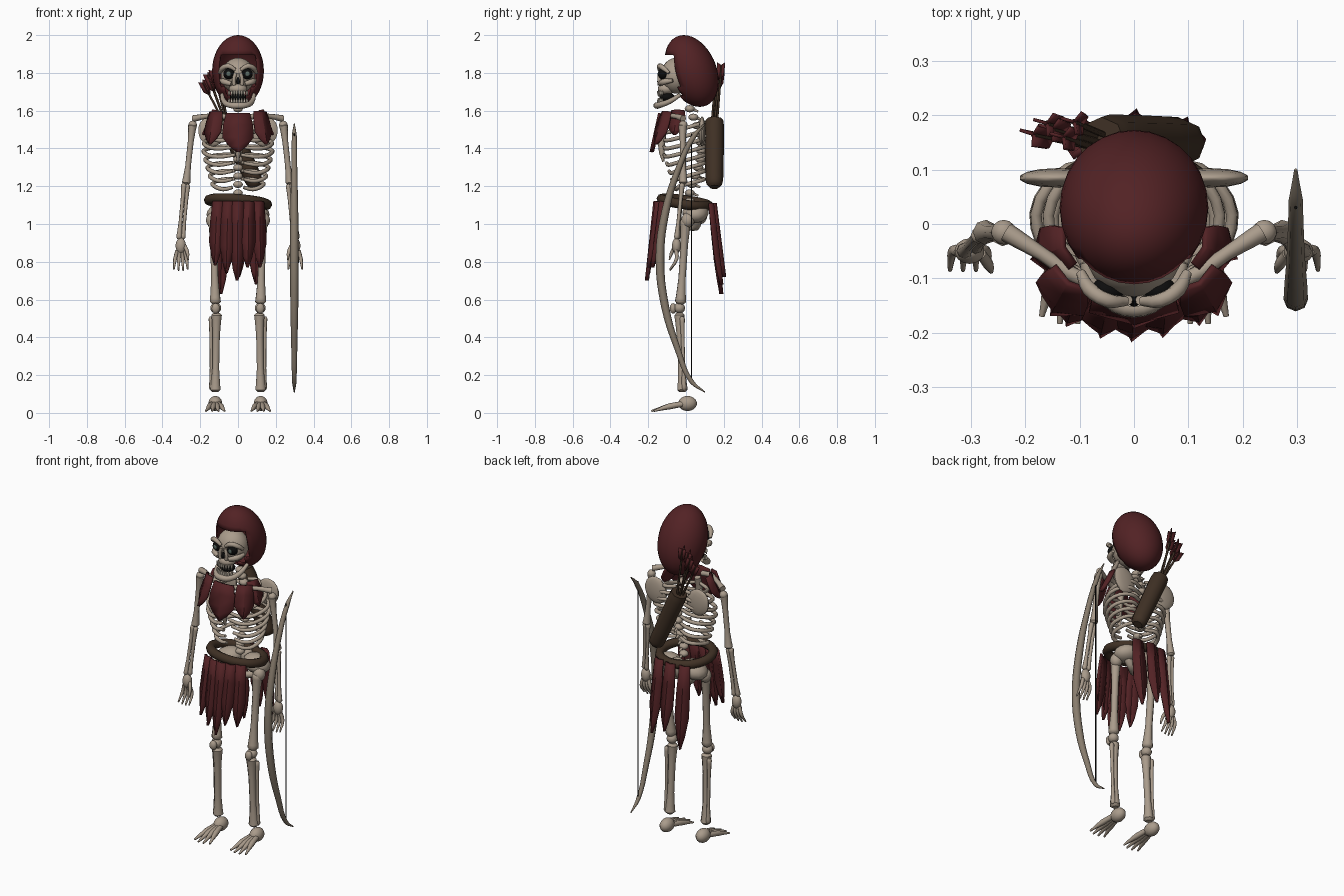
import bpy, bmesh, math
from mathutils import Vector, Matrix

if bpy.data.objects.get("Cube"):
    bpy.data.objects.remove(bpy.data.objects["Cube"])


def material(name, rgb):
    m = bpy.data.materials.new(name)
    m.use_nodes = True
    m.diffuse_color = (*rgb, 1)
    m.node_tree.nodes["Principled BSDF"].inputs["Base Color"].default_value = (*rgb, 1)
    return m


BONE = material("bone", (0.40, 0.33, 0.26))
CLOTH = material("dark red cloth", (0.085, 0.016, 0.018))
LEATHER = material("brown leather", (0.05, 0.03, 0.018))
BLACK = material("black", (0.004, 0.004, 0.004))
HORN = material("bow wood", (0.25, 0.205, 0.155))
TEETH = material("tooth ivory", (0.55, 0.49, 0.40))
GLINT = material("eye glint", (0.10, 0.14, 0.12))


def add(name, mesh, mat, angle=50):
    mesh.materials.clear()
    mesh.materials.append(mat)
    ob = bpy.data.objects.new(name, mesh)
    bpy.context.collection.objects.link(ob)
    bpy.ops.object.select_all(action="DESELECT")
    ob.select_set(True)
    bpy.context.view_layer.objects.active = ob
    bpy.ops.object.shade_smooth_by_angle(angle=math.radians(angle))
    return ob


def ball(name, loc, radii, mat=BONE, tilt=0, seg=14):
    """Ellipsoid, optionally tilted about the y axis."""
    bm = bmesh.new()
    bmesh.ops.create_uvsphere(bm, u_segments=seg, v_segments=seg * 2 // 3, radius=1)
    bm.transform(Matrix.Translation(loc) @ Matrix.Rotation(tilt, 4, "Y") @ Matrix.Diagonal((*radii, 1)))
    mesh = bpy.data.meshes.new(name)
    bm.to_mesh(mesh)
    bm.free()
    return add(name, mesh, mat)


def tube(name, pts, radii, mat=BONE, res=3, closed=False):
    """Tapered round tube through the points; radii is one number or one per point."""
    cu = bpy.data.curves.new(name, "CURVE")
    cu.dimensions, cu.bevel_depth, cu.bevel_resolution = "3D", 1, 2
    cu.resolution_u, cu.use_fill_caps = res, True
    sp = cu.splines.new("BEZIER")
    sp.bezier_points.add(len(pts) - 1)
    sp.use_cyclic_u = closed
    for i, (bp, p) in enumerate(zip(sp.bezier_points, pts)):
        bp.co = p
        bp.radius = radii[i] if isinstance(radii, (list, tuple)) else radii
        bp.handle_left_type = bp.handle_right_type = "AUTO"
    tmp = bpy.data.objects.new(name + "_path", cu)
    mesh = bpy.data.meshes.new_from_object(tmp)
    bpy.data.objects.remove(tmp)
    return add(name, mesh, mat)


def long_bone(name, a, b, r):
    """Shaft with knobbly ends."""
    a, b = Vector(a), Vector(b)
    prof = [(0, .55), (.03, 1), (.12, .85), (.3, .68), (.7, .65), (.88, .85), (.97, 1), (1, .55)]
    return tube(name, [a.lerp(b, t) for t, _ in prof], [r * k for _, k in prof], res=2)


def flap(name, top, tip, out, width, bow=0.012):
    """Pointed strip of cloth from top to tip, bulging along out."""
    top, tip, out = Vector(top), Vector(tip), Vector(out).normalized()
    side = (tip - top).cross(out).normalized()
    bm = bmesh.new()
    rows = []
    for t, w in ((0, .75), (.3, .95), (.62, 1), (.85, .55), (1, .06)):
        c = top.lerp(tip, t)
        rows.append([bm.verts.new(c + side * width * w * k / 2 + out * bow * (1 - abs(k)))
                     for k in (-1, 0, 1)])
    for r0, r1 in zip(rows, rows[1:]):
        for j in (0, 1):
            bm.faces.new((r0[j], r0[j + 1], r1[j + 1], r1[j]))
    bmesh.ops.recalc_face_normals(bm, faces=bm.faces)
    mesh = bpy.data.meshes.new(name)
    bm.to_mesh(mesh)
    bm.free()
    ob = add(name, mesh, CLOTH, 25)
    mod = ob.modifiers.new("thickness", "SOLIDIFY")
    mod.thickness, mod.offset = 0.012, 0
    return ob


# Hood: sheared ellipsoid with the face side cut open
bm = bmesh.new()
bmesh.ops.create_uvsphere(bm, u_segments=28, v_segments=20, radius=1)
bm.transform(Matrix.Translation((0, .03, 1.81)) @ Matrix.Diagonal((.137, .137, .19, 1)))
bmesh.ops.delete(bm, geom=[f for f in bm.faces if f.calc_center_median().y < -.055
                           and f.calc_center_median().z < 1.885], context="FACES")
for v in bm.verts:
    v.co.y -= .22 * (v.co.z - 1.81)
hood_mesh = bpy.data.meshes.new("hood")
bm.to_mesh(hood_mesh)
bm.free()
hood = add("hood", hood_mesh, CLOTH)
mod = hood.modifiers.new("thickness", "SOLIDIFY")
mod.thickness, mod.offset = .01, -1

# Skull
ball("skull", (0, -.05, 1.785), (.09, .085, .095), seg=20)
ball("upper_jaw", (0, -.105, 1.715), (.05, .045, .032))
ball("mouth_gap", (0, -.1, 1.672), (.045, .04, .025), BLACK)
tube("jaw", [(-.085, -.03, 1.685), (-.075, -.085, 1.65), (-.045, -.14, 1.63), (0, -.155, 1.627),
             (.045, -.14, 1.63), (.075, -.085, 1.65), (.085, -.03, 1.685)],
     [.01, .014, .016, .018, .016, .014, .01])
tube("nose_hole", [(0, -.138, 1.775), (0, -.142, 1.755), (0, -.142, 1.742)], [.004, .011, .007], BLACK)
for s, side in ((1, "left"), (-1, "right")):
    ball(side + "_eye_socket", (s * .048, -.122, 1.795), (.031, .026, .029), BLACK)
    ball(side + "_eye_glint", (s * .05, -.146, 1.795), (.012, .004, .013), GLINT, seg=10)
    tube(side + "_brow", [(s * .098, -.09, 1.80), (s * .082, -.12, 1.825), (s * .05, -.14, 1.836),
                          (s * .014, -.142, 1.815)], [.009, .014, .014, .009])
    tube(side + "_cheekbone", [(s * .09, -.07, 1.76), (s * .072, -.12, 1.752), (s * .035, -.138, 1.742)],
         [.01, .017, .012])
    tube(side + "_nose_ridge", [(s * .012, -.14, 1.80), (s * .022, -.142, 1.765), (s * .02, -.14, 1.735)], .01)
for i in range(8):
    x = (i - 3.5) * .0135
    y = -.147 + 9 * x * x
    tube("upper_tooth", [(x, y, 1.705), (x, y, 1.692), (x, y, 1.676)], [.006, .006, .002], TEETH, 1)
    tube("lower_tooth", [(x, y, 1.64), (x, y, 1.655), (x, y, 1.668)], [.006, .006, .002], TEETH, 1)

# Spine
for i in range(12):
    t = i / 11
    y = .02 + .06 * math.sin(math.pi * min(1, 1.15 * (1 - t)))
    z = 1.12 + .49 * t
    ball("vertebra", (0, y, z), (.027, .027, .019), seg=10)
    tube("vertebra_spur", [(0, y + .01, z), (0, y + .045, z - .015)], [.01, .005])

# Rib cage
tube("breastbone", [(0, -.11, 1.53), (0, -.128, 1.45), (0, -.128, 1.38), (0, -.12, 1.33)],
     [.018, .02, .015, .006])
widths = (.11, .155, .178, .18, .17, .158, .145, .13)
for s, side in ((1, "left"), (-1, "right")):
    for i, w in enumerate(widths):
        z = 1.54 - .043 * i
        front = -.115 + .013 * max(0, i - 3)
        end = .015 if i < 4 else .03
        tube(side + "_rib", [(s * .015, .07, z), (s * w * .6, .095, z - .003), (s * w * .97, .045, z - .018),
                             (s * w * .95, -.035, z - .04), (s * w * .6, front + .012, z - .055),
                             (s * end, front, z - .045)], [.009, .011, .011, .011, .011, .009])

    # Shoulders and arms
    tube(side + "_collarbone", [(s * .03, -.115, 1.56), (s * .1, -.1, 1.572), (s * .17, -.055, 1.57),
                                (s * .235, -.015, 1.558)], [.016, .014, .013, .018])
    ball(side + "_shoulder_blade", (s * .14, .085, 1.49), (.072, .018, .08), tilt=s * .3)
    ball(side + "_shoulder", (s * .24, -.015, 1.525), (.023, .023, .022))
    long_bone(side + "_upper_arm", (s * .24, -.018, 1.53), (s * .275, -.015, 1.21), .023)
    long_bone(side + "_forearm_outer", (s * .285, -.02, 1.215), (s * .313, -.05, .92), .015)
    long_bone(side + "_forearm_inner", (s * .266, -.02, 1.21), (s * .292, -.042, .92), .014)
    ball(side + "_palm", (s * .303, -.05, .885), (.028, .024, .042))
    for k in range(4):
        f = (k - 1.5) / 1.5
        tube(side + "_finger", [(s * (.303 + .018 * f), -.052, .86), (s * (.303 + .03 * f), -.05, .815),
                                (s * (.303 + .036 * f), -.085, .75 + .01 * abs(f))], [.011, .01, .004])
    tube(side + "_thumb", [(s * .282, -.055, .885), (s * .268, -.075, .85), (s * .263, -.088, .81)], [.01, .01, .004])

    # Pelvis and legs
    ball(side + "_hip_wing", (s * .09, .05, 1.06), (.08, .07, .052), tilt=s * .25)
    ball(side + "_hip_joint", (s * .135, .01, 1.02), (.035, .035, .04))
    tube(side + "_seat_bone", [(s * .1, .06, 1.03), (s * .06, .05, .985), (0, -.01, 1.0)], [.025, .022, .016])
    long_bone(side + "_thigh", (s * .13, 0, 1.03), (s * .12, -.03, .575), .031)
    ball(side + "_knee", (s * .118, -.035, .555), (.03, .03, .028))
    ball(side + "_kneecap", (s * .118, -.068, .553), (.022, .018, .028))
    long_bone(side + "_shin", (s * .113, -.035, .53), (s * .12, -.018, .11), .03)
    long_bone(side + "_calf_bone", (s * .142, -.02, .51), (s * .14, -.01, .12), .014)
    ball(side + "_heel", (s * .12, .008, .05), (.037, .05, .04))
    for k in range(4):
        f = (k - 1.5) / 1.5
        tube(side + "_toe", [(s * (.12 + .015 * f), -.01, .048), (s * (.12 + .03 * f), -.085, .035),
                             (s * (.12 + .05 * f), -.19 + .02 * abs(f), .01)], [.015, .016, .005])
ball("sacrum", (0, .08, 1.06), (.05, .035, .06))

# Neck cloth
flap("neck_cloth_front", (0, -.13, 1.585), (0, -.175, 1.38), (0, -1, .2), .165)
for s, side in ((1, "left"), (-1, "right")):
    flap(side + "_neck_cloth", (s * .115, -.1, 1.595), (s * .145, -.155, 1.42), (s * .7, -1, .2), .105)
    flap(side + "_shoulder_cloth", (s * .12, -.04, 1.6), (s * .175, -.06, 1.47), (s, -.3, .4), .095)

# Belt: sagging towards the back
ring = [2 * math.pi * k / 16 for k in range(16)]
tube("belt", [(.155 * math.cos(a), -.005 + .125 * math.sin(a), 1.115 - .018 * math.sin(a) - .012 * math.cos(a))
              for a in ring], .026, LEATHER, 2, True)

# Ragged skirt: x at the top, x at the tip, tip height
for x, tx, z in ((-.105, -.12, .78), (-.05, -.06, .74), (0, -.005, .70), (.055, .05, .77), (.108, .115, .77)):
    y = -.155 + 2.5 * x * x
    flap("front_skirt_strip", (x, y, 1.12), (tx, y - .045, z), (x * 3, -1, 0), .075)
for x, tx, z in ((-.085, -.088, .63), (.0, .005, .72), (.085, .095, .68)):
    y = .145 - 2 * x * x
    flap("back_skirt_strip", (x, y, 1.11), (tx, y + .05, z), (x * 3, 1, 0), .08)

# Quiver and arrows
low, high = Vector((.1, .15, 1.195)), Vector((-.06, .15, 1.55))
tube("quiver", [low.lerp(high, t) for t in (0, .04, .12, .5, .9, 1)],
     [.026, .041, .047, .05, .052, .047], LEATHER, 2)
for x, y, z in ((-.185, .165, 1.75), (-.16, .185, 1.79), (-.13, .16, 1.81), (-.11, .188, 1.84), (-.15, .175, 1.77)):
    a, b = high + Vector((x * .2 + .03, y - .175, -.03)), Vector((x, y, z))
    tube("arrow_shaft", [a, b], .006, LEATHER, 1)
    d = (b - a).normalized()
    u = d.orthogonal().normalized()
    for k in range(3):
        out = Matrix.Rotation(k * math.tau / 3, 3, d) @ u
        mesh = bpy.data.meshes.new("arrow_feather")
        mesh.from_pydata([b, b + out * .024 + d * .012, b + out * .022 - d * .05, b - d * .08], [], [(0, 1, 2, 3)])
        ob = add("arrow_feather", mesh, CLOTH)
        mod = ob.modifiers.new("thickness", "SOLIDIFY")
        mod.thickness, mod.offset = .006, 0

# Bow and string
limb = ((.1, 1.53), (.045, 1.47), (-.045, 1.28), (-.11, 1.06), (-.138, .82), (-.11, .56), (-.045, .34), (.03, .165), (.1, .11))
tube("bow", [(.298, y, z) for y, z in limb], [.003, .013, .016, .021, .023, .021, .016, .012, .003], HORN, 4)
tube("bow_string", [(.298, .03, 1.48), (.298, .03, .165)], .003, BLACK, 1)
